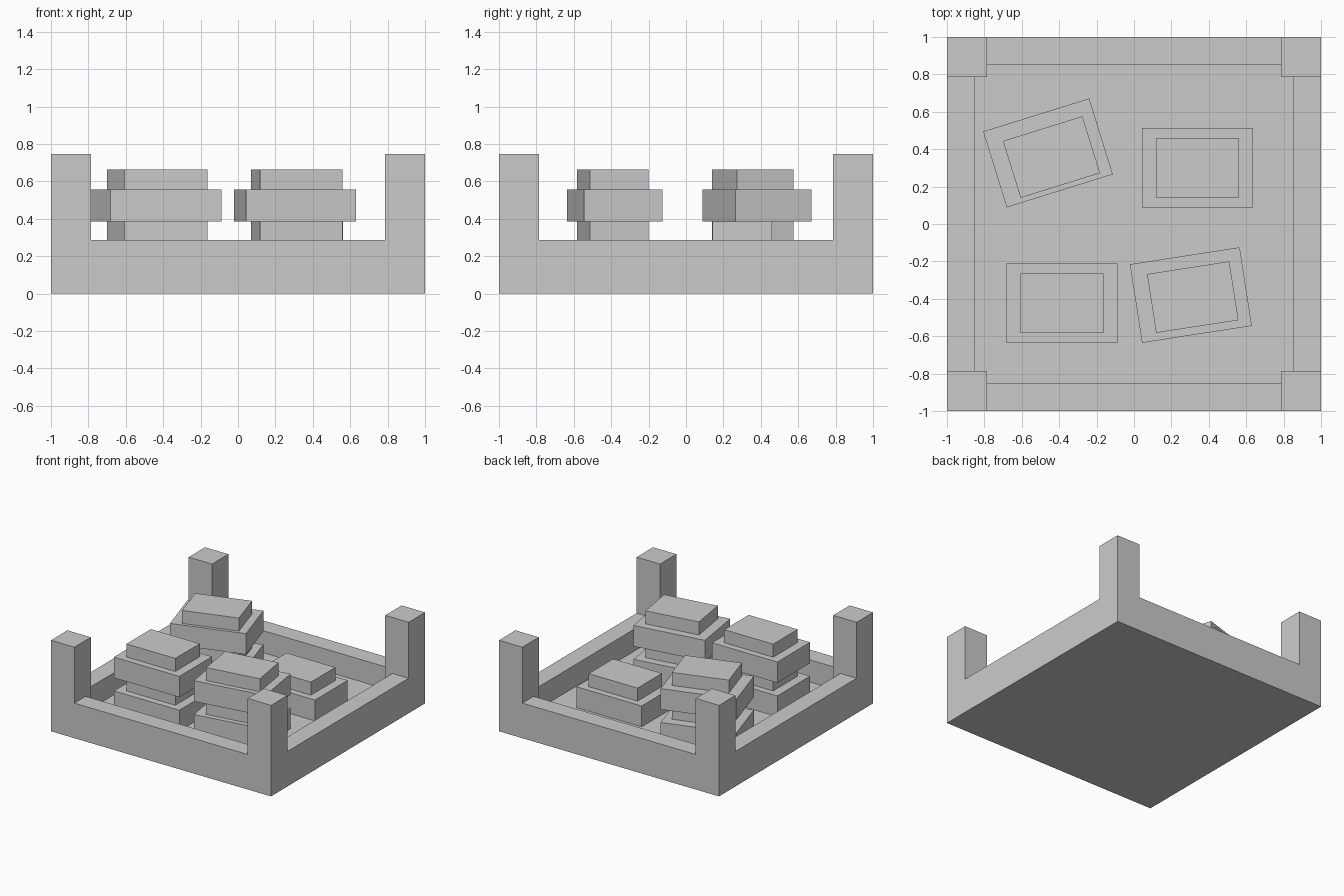
import bpy
from math import radians

if "Cube" in bpy.data.objects:
    bpy.data.objects.remove(bpy.data.objects["Cube"])

FLOOR, RAIL, POST = 0.107, 0.288, 0.748   # heights of the tray levels
POST_IN, RAIL_IN = 0.787, 0.853           # inner edges of posts and rails
CASE_H, LID_H = 0.171, 0.107              # one stacked unit


def box(name, cx, cy, sx, sy, z0, z1, angle=0.0):
    bpy.ops.mesh.primitive_cube_add(size=1, location=(cx, cy, (z0 + z1) / 2),
                                    rotation=(0, 0, radians(angle)))
    ob = bpy.context.object
    ob.name = name
    ob.scale = (sx, sy, z1 - z0)
    bpy.ops.object.transform_apply(location=False, rotation=False, scale=True)
    return ob


def cut(target, sx, sy, z0):
    cutter = box("cutter", 0, 0, sx, sy, z0, 1.0)
    cutter.hide_render = True
    mod = target.modifiers.new("cut", 'BOOLEAN')
    mod.operation, mod.solver, mod.object = 'DIFFERENCE', 'EXACT', cutter
    bpy.context.view_layer.objects.active = target
    bpy.ops.object.modifier_apply(modifier=mod.name)
    bpy.data.objects.remove(cutter)


# Tray with low rails and four corner posts, carved from one block
tray = box("tray", 0, 0, 2, 2, 0, POST)
w, r = 2 * POST_IN, 2 * RAIL_IN
for sx, sy, z0 in ((2.4, w, RAIL), (w, 2.4, RAIL), (r, w, FLOOR), (w, r, FLOOR)):
    cut(tray, sx, sy, z0)

# Stacks: case centre, lid centre, angle, number of layers
stacks = {
    "back_left": ((-0.46, 0.38), (-0.441, 0.358), 17.3, 2),
    "front_left": ((-0.385, -0.424), (-0.385, -0.423), 0, 2),
    "front_right": ((0.304, -0.38), (0.314, -0.391), 8.8, 2),
    "back_right": ((0.34, 0.302), (0.34, 0.302), 0, 1),
}
for place, (case, lid, angle, layers) in stacks.items():
    for i in range(layers):
        z = FLOOR + i * (CASE_H + LID_H)
        box(f"{place}_case_{i + 1}", *case, 0.594, 0.425, z, z + CASE_H, angle)
        box(f"{place}_lid_{i + 1}", *lid, 0.445, 0.318,
            z + CASE_H, z + CASE_H + LID_H, angle)
